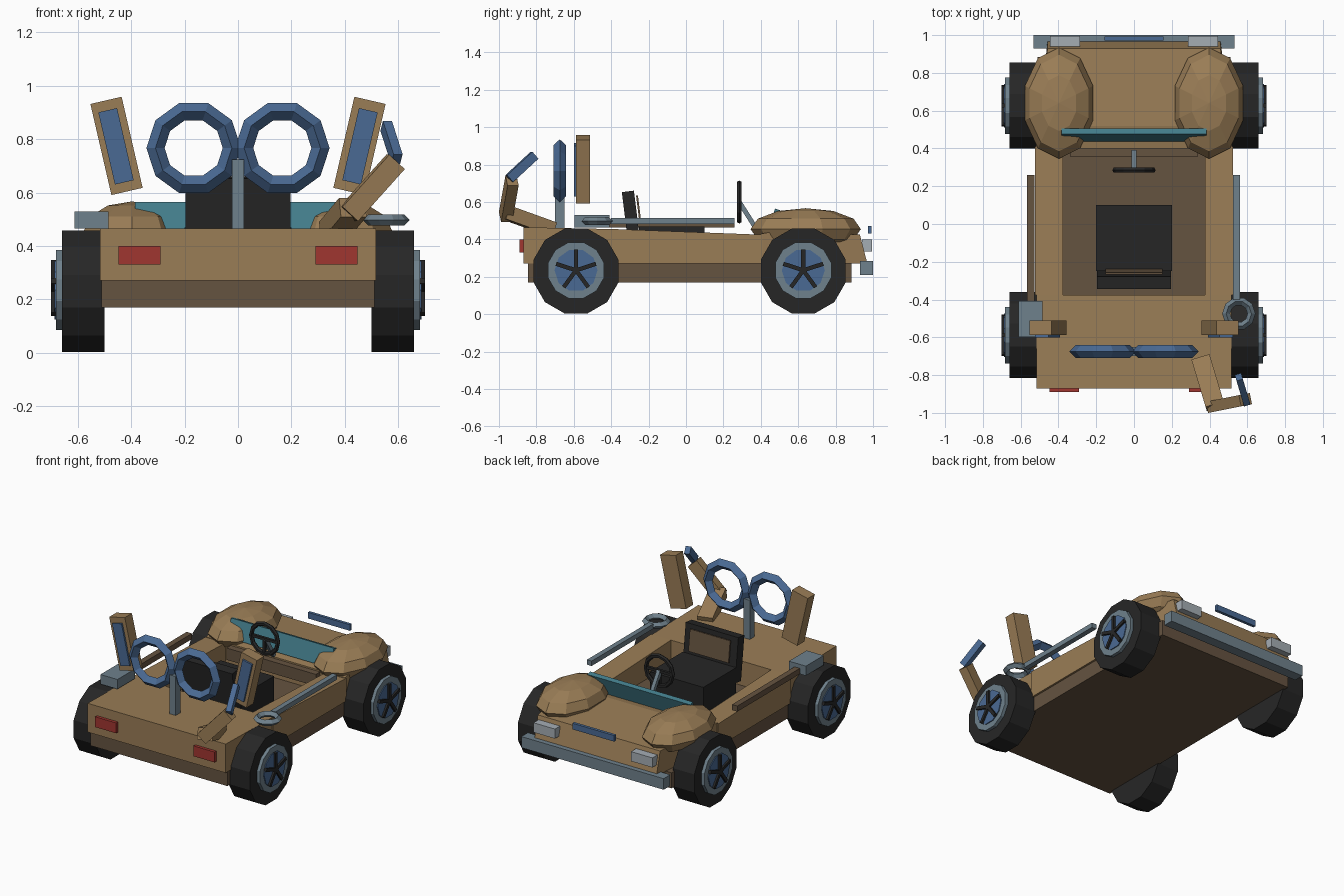
import bpy, bmesh, math
from mathutils import Vector, Matrix

if "Cube" in bpy.data.objects:
    bpy.data.objects.remove(bpy.data.objects["Cube"])

def mat(name, hexcol):
    lin = []
    for i in (0, 2, 4):
        c = int(hexcol[i:i+2], 16) / 255
        lin.append(c / 12.92 if c <= 0.04045 else ((c + 0.055) / 1.055) ** 2.4)
    m = bpy.data.materials.new(name)
    m.diffuse_color = (*lin, 1)
    m.use_nodes = True
    m.node_tree.nodes["Principled BSDF"].inputs["Base Color"].default_value = m.diffuse_color
    return m

TAN, BROWN = mat("tan", "9a7d56"), mat("dark_brown", "655340")
BLUE, STEEL = mat("blue", "4a6a94"), mat("steel", "6f818c")
BLACK, RED = mat("black", "262626"), mat("red", "a03630")
TEAL, PALE = mat("teal", "437d8b"), mat("pale_grey", "a5adb4")

def finish(name, bm, m):
    bmesh.ops.recalc_face_normals(bm, faces=bm.faces)
    me = bpy.data.meshes.new(name)
    bm.to_mesh(me)
    bm.free()
    me.materials.append(m)
    ob = bpy.data.objects.new(name, me)
    bpy.context.collection.objects.link(ob)
    return ob

def box(name, x, y, z, m, rot=None):
    """Box from ranges, optionally rotated about its own centre."""
    size = Vector((x[1]-x[0], y[1]-y[0], z[1]-z[0]))
    mid = Vector((x[0]+x[1], y[0]+y[1], z[0]+z[1])) / 2
    bm = bmesh.new()
    r = rot or Matrix.Identity(4)
    bmesh.ops.create_cube(bm, size=1, matrix=Matrix.Translation(mid) @ r @ Matrix.Diagonal((*size, 1)))
    return finish(name, bm, m)

def beam(name, a, b, w, h, m):
    a, b = Vector(a), Vector(b)
    d = b - a
    q = d.to_track_quat('Y', 'Z').to_matrix().to_4x4()
    bm = bmesh.new()
    bmesh.ops.create_cube(bm, size=1, matrix=Matrix.Translation((a+b)/2) @ q @ Matrix.Diagonal((w, d.length, h, 1)))
    return finish(name, bm, m)

def prism(name, prof, x0, x1, m, taper=None):
    """Side profile (y, z) extruded along x; taper(x, y) may narrow it."""
    bm = bmesh.new()
    f = bm.faces.new([bm.verts.new((x0, y, z)) for y, z in prof])
    g = bmesh.ops.extrude_face_region(bm, geom=[f])
    for v in g['geom']:
        if isinstance(v, bmesh.types.BMVert):
            v.co.x = x1
    if taper:
        for v in bm.verts:
            v.co.x = taper(v.co.x, v.co.y)
    return finish(name, bm, m)

def disc(name, x0, x1, y, z, r, n, m, turn=0):
    """Cylinder lying along x."""
    bm = bmesh.new()
    mx = (Matrix.Translation(((x0+x1)/2, y, z)) @ Matrix.Rotation(turn, 4, 'X')
          @ Matrix.Rotation(math.pi/2, 4, 'Y'))
    bmesh.ops.create_cone(bm, cap_ends=True, segments=n, radius1=r, radius2=r, depth=abs(x1-x0), matrix=mx)
    return finish(name, bm, m)

def ring(name, loc, R, r, n, k, m, rx=math.pi/2):
    bpy.ops.mesh.primitive_torus_add(location=loc, rotation=(rx, 0, 0), major_segments=n,
                                     minor_segments=k, major_radius=R, minor_radius=r)
    ob = bpy.context.object
    ob.name = name
    for p in ob.data.polygons:
        p.use_smooth = False
    ob.data.materials.append(m)

# Chassis, rear deck and hood
box("chassis", (-.512, .512), (-.845, .885), (.17, .275), BROWN)
prism("rear_deck", [(-.87, .27), (-.87, .465), (-.375, .455), (-.375, .27)], -.517, .517, TAN)
prism("hood", [(.40, .27), (.40, .43), (.52, .45), (.93, .425), (.97, .27)], -.52, .52, TAN,
      lambda x, y: x * (.88 if y > .9 else 1))
box("cockpit_floor", (-.38, .38), (-.38, .41), (.27, .29), BROWN)
box("dashboard", (-.335, .335), (.355, .41), (.34, .42), BROWN)
beam("windshield", (0, .452, .44), (0, .49, .56), .77, .03, TEAL)

# Seat
box("seat_cushion", (-.2, .2), (-.25, .10), (.29, .47), BLACK)
tilt = Matrix.Rotation(math.radians(7), 4, 'X')
box("seat_back", (-.197, .197), (-.325, -.26), (.36, .658), BLACK, tilt)
box("seat_back_panel", (-.15, .15), (-.258, -.248), (.49, .635), BROWN, tilt)

# Steering wheel
ring("steering_wheel", (0, .285, .6), .1, .015, 12, 6, BLACK)
beam("steering_column", (0, .285, .6), (0, .38, .45), .025, .025, STEEL)
for i in range(3):
    a = math.pi * (0, 1, 1.5)[i]
    beam("steering_spoke", (0, .285, .6), (.1*math.cos(a), .285, .6 + .1*math.sin(a)), .018, .018, BLACK)

# Twin ring eyes on a post
for s in (-1, 1):
    ring("eye_ring", (s*.166, -.675, .767), .143, .034, 10, 4, BLUE)
box("eye_post", (-.023, .023), (-.70, -.65), (.46, .725), STEEL)

# Paired parts
for s in (-1, 1):
    def xs(a, b):
        return tuple(sorted((s*a, s*b)))
    prism("side_wall", [(-.375, .27), (-.375, .455), (.41, .425), (.41, .27)], s*.375, s*.525, TAN)
    # Faceted front fender, cut flat underneath
    bm = bmesh.new()
    bmesh.ops.create_uvsphere(bm, u_segments=10, v_segments=6, radius=1,
        matrix=Matrix.Translation((s*.397, .64, .455)) @ Matrix.Diagonal((.19, .295, .112, 1)))
    cut = bmesh.ops.bisect_plane(bm, geom=bm.verts[:] + bm.edges[:] + bm.faces[:],
        plane_co=(0, 0, .385), plane_no=(0, 0, 1), clear_inner=True)
    bmesh.ops.holes_fill(bm, edges=[e for e in cut['geom_cut'] if isinstance(e, bmesh.types.BMEdge)])
    finish("front_fender", bm, TAN)
    box("headlight", xs(.285, .445), (.94, .995), (.335, .40), PALE)
    box("tail_light", xs(.29, .447), (-.89, -.865), (.33, .40), RED)
    # Upright ear panels leaning outward
    lean = Matrix.Rotation(s*math.radians(13), 4, 'Y')
    box("ear", (s*.455-.06, s*.455+.06), (-.588, -.512), (.60, .95), TAN, lean)
    box("ear_inset", (s*.457-.036, s*.457+.036), (-.60, -.586), (.635, .912), BLUE, lean)
    # Wheels
    for y in (-.588, .627):
        disc("tire", s*.5, s*.66, y, .231, .235, 12, BLACK, math.radians(15))
        disc("rim", s*.65, s*.682, y, .235, .155, 12, STEEL, math.radians(15))
        disc("hub", s*.67, s*.688, y, .235, .115, 10, BLUE)
        for i in range(5):
            a = math.pi/2 + i * 2*math.pi/5
            beam("wheel_spoke", (s*.69, y, .235), (s*.69, y + .112*math.cos(a), .235 + .112*math.sin(a)),
                 .022, .022, BLACK)

# Bumper and hood bar
box("bumper", (-.533, .533), (.93, 1.0), (.21, .285), STEEL)
box("hood_bar", (-.157, .157), (.972, .992), (.432, .473), BLUE)

# Side rails with their rear ends
box("right_rail", (.525, .56), (-.40, .26), (.482, .515), STEEL)
ring("rail_ring", (.555, -.475, .498), .067, .021, 10, 4, STEEL, 0)
box("left_rail", (-.567, -.527), (-.41, .26), (.465, .503), BROWN)
box("left_rail_block", (-.612, -.485), (-.597, -.408), (.465, .53), STEEL)

# Jointed arm at the rear corner
beam("arm_lower", (.355, -.715, .455), (.43, -.965, .545), .10, .075, TAN)
beam("arm_upper", (.415, -.965, .52), (.59, -.93, .715), .06, .08, TAN)
beam("arm_tip", (.595, -.945, .725), (.555, -.81, .85), .035, .05, BLUE)
